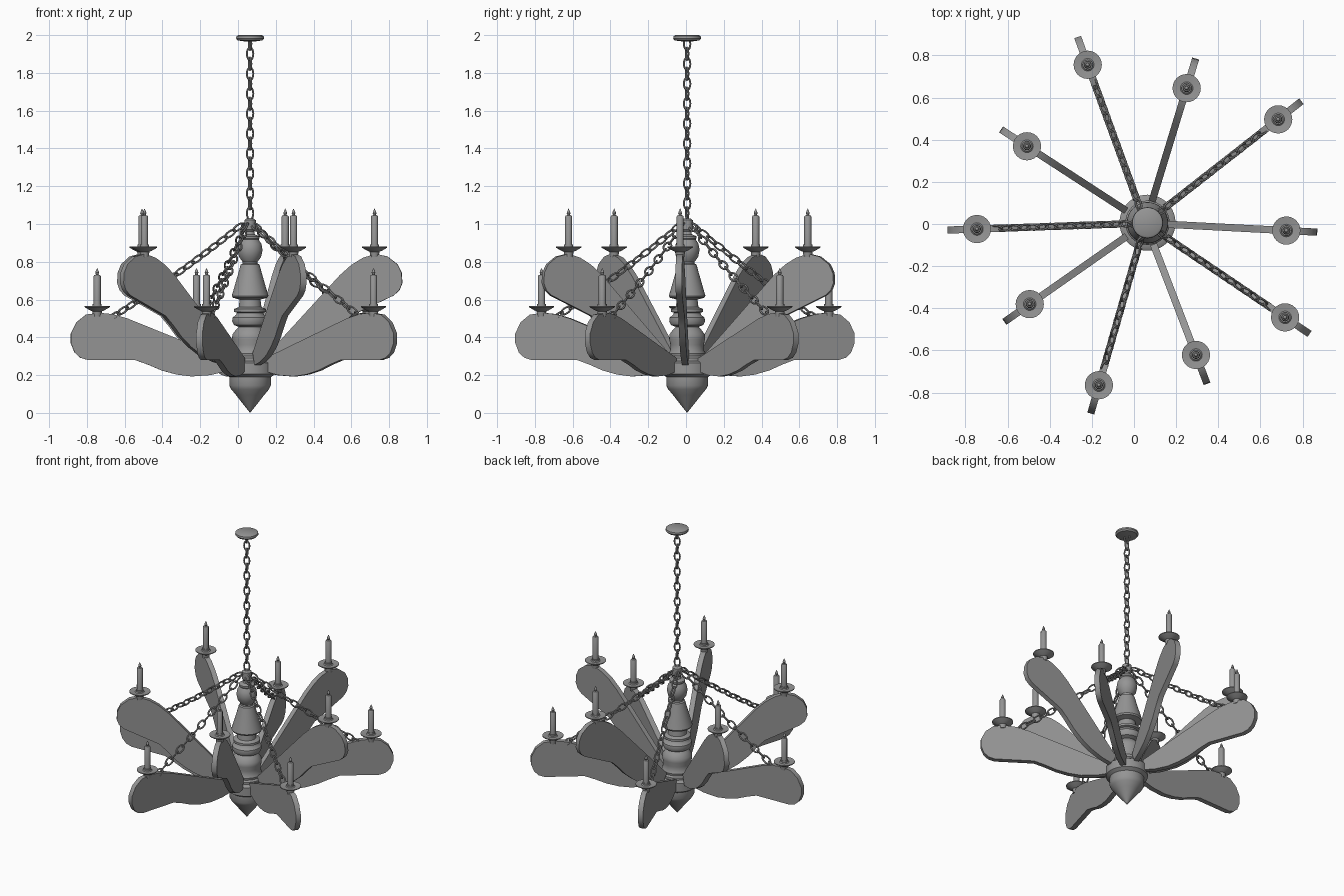
import bpy, bmesh, math
from mathutils import Vector, Matrix

cube = bpy.data.objects.get("Cube")
if cube:
    bpy.data.objects.remove(cube)

HUB = Vector((0.064, 0.006, 0))        # axis of the turned column
RING = Vector((0.054, 0.004, 0))       # centre of the arm ring
LOW = [38 + 72 * i for i in range(5)]
HIGH = [-3, 73, 147, 215, 291]

metal = bpy.data.materials.new("grey metal")
metal.use_nodes = True
GREY = (0.3, 0.3, 0.3, 1)
metal.diffuse_color = GREY
metal.node_tree.nodes["Principled BSDF"].inputs["Base Color"].default_value = GREY


def finish(name, bm, smooth=True):
    bmesh.ops.recalc_face_normals(bm, faces=bm.faces)
    mesh = bpy.data.meshes.new(name)
    bm.to_mesh(mesh)
    bm.free()
    mesh.materials.append(metal)
    ob = bpy.data.objects.new(name, mesh)
    bpy.context.collection.objects.link(ob)
    if smooth:
        bpy.ops.object.select_all(action='DESELECT')
        ob.select_set(True)
        bpy.context.view_layer.objects.active = ob
        bpy.ops.object.shade_smooth_by_angle(angle=math.radians(35))
    return ob


def lathe(name, profile, origin, sides=32):
    """Spin a (radius, height) profile around a vertical axis."""
    bm = bmesh.new()
    verts = [bm.verts.new((r, 0, z)) for r, z in profile]
    edges = [bm.edges.new(p) for p in zip(verts, verts[1:])]
    bmesh.ops.spin(bm, geom=verts + edges, cent=(0, 0, 0), axis=(0, 0, 1),
                   angle=math.tau, steps=sides)
    bmesh.ops.remove_doubles(bm, verts=bm.verts, dist=1e-4)
    bmesh.ops.translate(bm, verts=bm.verts, vec=origin)
    return finish(name, bm)


def add_link(bm, matrix, half_w=0.018, half_l=0.033, wire=0.0055, n=16, m=6):
    """One oval link, long axis along local z."""
    rings = []
    for i in range(n):
        t = math.tau * i / n
        c, s = math.cos(t), math.sin(t)
        out = Vector((c * half_l, 0, s * half_w)).normalized()
        mid = Vector((half_w * c, 0, half_l * s))
        ring = []
        for j in range(m):
            a = math.tau * j / m
            p = mid + out * wire * math.cos(a) + Vector((0, wire * math.sin(a), 0))
            ring.append(bm.verts.new(matrix @ p))
        rings.append(ring)
    for i in range(n):
        a, b = rings[i], rings[(i + 1) % n]
        for j in range(m):
            k = (j + 1) % m
            bm.faces.new((a[j], a[k], b[k], b[j]))


def chain(name, start, end, twist, sag=0.0, pitch=0.053):
    """Row of links, each turned a quarter against the last."""
    bm = bmesh.new()
    run = end - start
    count = round(run.length / pitch)
    turn = run.to_track_quat('Z', 'Y').to_matrix().to_4x4()
    for i in range(count):
        t = (i + 0.5) / count
        pos = start + run * t - Vector((0, 0, 4 * sag * t * (1 - t)))
        spin = Matrix.Rotation(math.radians(twist + 90 * (i % 2)), 4, 'Z')
        add_link(bm, Matrix.Translation(pos) @ turn @ spin)
    finish(name, bm)


# paddle outline as (distance out, height), thin at the hub and round at the tip
PADDLE = [(.12, .29), (.64, .5), (.72, .523), (.79, .53), (.86, .52), (.91, .48),
          (.94, .42), (.94, .37), (.92, .32), (.89, .292), (.85, .28), (.6, .28),
          (.53, .255), (.46, .225), (.38, .203), (.3, .193), (.2, .2), (.12, .22)]
ROOT = Vector((.12, .25))
TILT = Matrix.Rotation(math.radians(25.5), 2)
RAISED = [TILT @ (Vector(p) - ROOT) + Vector((.125, .28)) for p in PADDLE]


def arm(name, outline, angle, thick=0.034):
    bm = bmesh.new()
    face = bm.faces.new([bm.verts.new((r, -thick / 2, z)) for r, z in outline])
    side = bmesh.ops.extrude_face_region(bm, geom=[face])
    moved = [g for g in side['geom'] if isinstance(g, bmesh.types.BMVert)]
    bmesh.ops.translate(bm, verts=moved, vec=(0, thick, 0))
    bm.transform(Matrix.Translation(RING) @ Matrix.Rotation(math.radians(angle), 4, 'Z'))
    finish(name, bm)


def polar(radius, angle, z):
    a = math.radians(angle)
    return RING + Vector((radius * math.cos(a), radius * math.sin(a), z))


# drip dish with its candle and flame tip
DISH = [(0, -.02), (.022, -.02), (.026, .008), (.04, .014), (.067, .03), (.067, .035),
        (.03, .031), (.024, .036), (.024, .046), (0, .046)]
CANDLE = [(0, .03), (.019, .03), (.019, .194), (.015, .2), (.006, .202),
          (.01, .212), (.007, .222), (0, .238)]


def light(name, base):
    lathe(name + "_dish", DISH, base, 24)
    lathe(name + "_candle", CANDLE, base, 16)


# turned column with pointed finial
COLUMN = [(0, 0), (.012, .015), (.04, .05), (.075, .095), (.1, .125), (.11, .145),
          (.11, .19), (.133, .205), (.133, .265), (.122, .272), (.105, .275),
          (.105, .29), (.095, .3), (.098, .315), (.09, .33), (.088, .36),
          (.095, .39), (.094, .415), (.075, .44), (.06, .455), (.085, .465),
          (.095, .485), (.092, .505), (.075, .518), (.07, .53), (.085, .535),
          (.085, .55), (.06, .56), (.055, .6), (.092, .61), (.097, .62),
          (.088, .65), (.062, .74), (.05, .785), (.04, .79), (.04, .8),
          (.058, .825), (.066, .862), (.06, .895), (.045, .918), (.05, .924),
          (.05, .935), (.025, .945), (.022, .96), (.03, .97), (.03, 1.02),
          (.018, 1.03), (0, 1.03)]
lathe("column", COLUMN, HUB, 40)

# ceiling plate and hanging chain
lathe("ceiling_plate", [(0, 1.965), (.03, 1.967), (.066, 1.972), (.074, 1.982),
                        (.072, 1.994), (.062, 2), (0, 2)], HUB)
chain("hanging_chain", HUB + Vector((0, 0, 1.03)), HUB + Vector((0, 0, 1.98)), 20)

# lower arms carry the support chains
for i, a in enumerate(LOW, 1):
    arm(f"lower_arm_{i}", PADDLE, a)
    light(f"lower_{i}", polar(.8, a, .53))
    chain(f"support_chain_{i}", polar(.03, a, 1.0), polar(.73, a, .5), 45, 0.015)

# raised arms sit between them
for i, a in enumerate(HIGH, 1):
    arm(f"raised_arm_{i}", RAISED, a)
    light(f"raised_{i}", polar(.67, a, .845))
